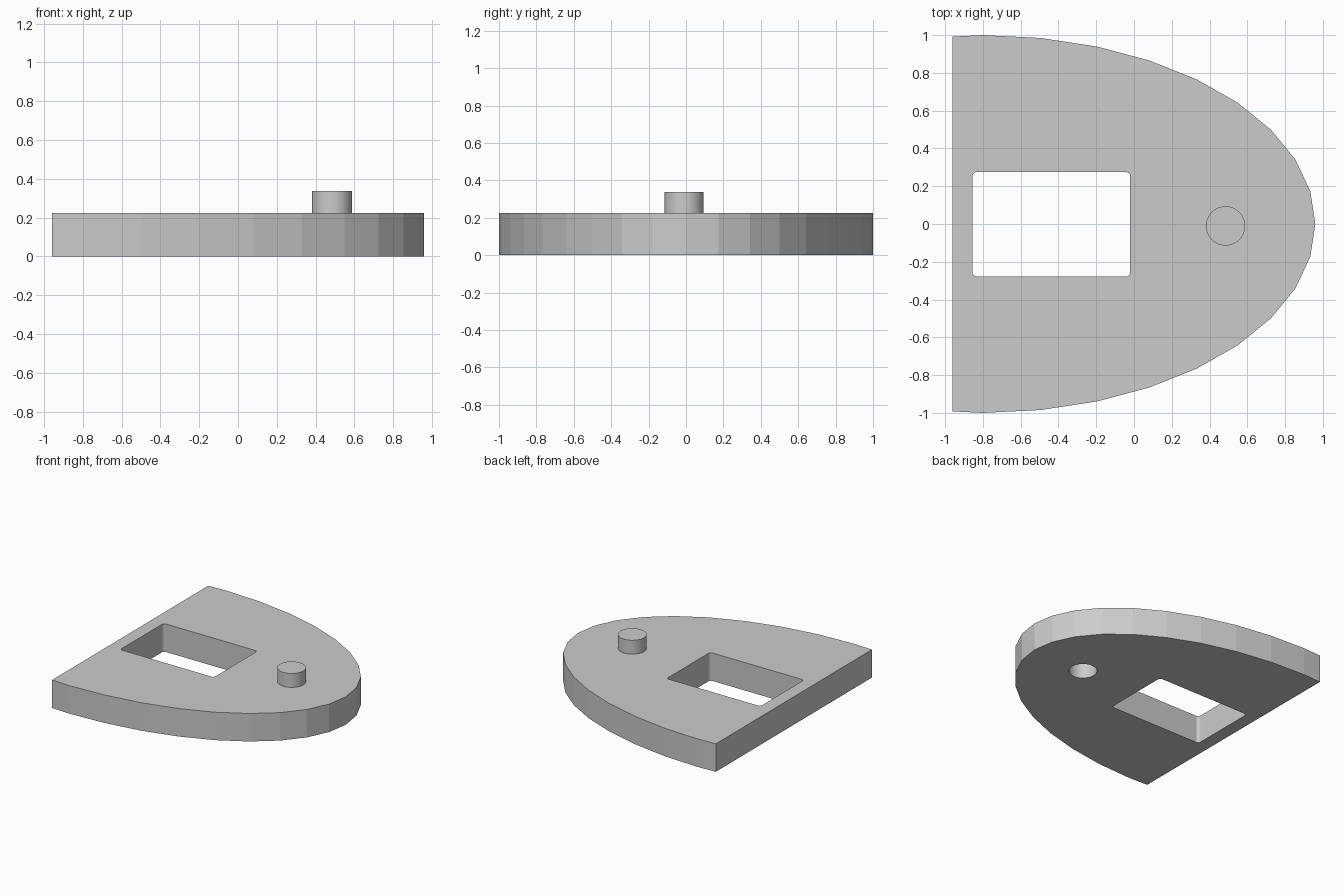
import bpy
import bmesh
from math import cos, sin, pi, radians

cube = bpy.data.objects.get("Cube")
if cube:
    bpy.data.objects.remove(cube, do_unlink=True)

grey = bpy.data.materials.new("plain grey")
grey.use_nodes = True
colour = (0.6, 0.6, 0.6, 1)
grey.diffuse_color = colour
grey.node_tree.nodes["Principled BSDF"].inputs["Base Color"].default_value = colour

THICK = 0.225
PEG = (0.485, -0.01)
PEG_R = 0.104


def prism(name, outline, z0, z1):
    """Extrude a counter-clockwise outline from z0 to z1."""
    bm = bmesh.new()
    face = bm.faces.new([bm.verts.new((x, y, z0)) for x, y in outline])
    ext = bmesh.ops.extrude_face_region(bm, geom=[face], use_keep_orig=True)
    for v in ext["geom"]:
        if isinstance(v, bmesh.types.BMVert):
            v.co.z = z1
    bmesh.ops.recalc_face_normals(bm, faces=bm.faces)
    mesh = bpy.data.meshes.new(name)
    bm.to_mesh(mesh)
    bm.free()
    mesh.materials.append(grey)
    obj = bpy.data.objects.new(name, mesh)
    bpy.context.collection.objects.link(obj)
    return obj


def arc(cx, cy, rx, ry, start, end, steps):
    angles = [radians(start + (end - start) * i / steps) for i in range(steps + 1)]
    return [(cx + rx * cos(a), cy + ry * sin(a)) for a in angles]


def select(obj):
    bpy.ops.object.select_all(action="DESELECT")
    obj.select_set(True)
    bpy.context.view_layer.objects.active = obj


def cut(target, cutter):
    cutter.hide_render = True
    mod = target.modifiers.new("cut", "BOOLEAN")
    mod.operation = "DIFFERENCE"
    mod.solver = "EXACT"
    mod.object = cutter
    select(target)
    bpy.ops.object.modifier_apply(modifier=mod.name)
    bpy.data.objects.remove(cutter, do_unlink=True)


# Half-ellipse slab with a straight back edge
outline = arc(-0.8, 0, 1.76, 1, -90, 90, 18)
outline = [(-0.96, -0.992)] + outline + [(-0.96, 0.992)]
slab = prism("slab", outline, 0, THICK)

# Rounded rectangular window through the slab
x0, x1, y0, y1, r = -0.855, -0.02, -0.278, 0.275, 0.022
window = []
for i, (cx, cy) in enumerate([(x1 - r, y1 - r), (x0 + r, y1 - r),
                              (x0 + r, y0 + r), (x1 - r, y0 + r)]):
    window += arc(cx, cy, r, r, 90 * i, 90 * i + 90, 4)
cut(slab, prism("window_cutter", window, -0.1, THICK + 0.1))

# Blind socket underneath, below the peg
circle = arc(*PEG, PEG_R, PEG_R, 0, 360, 48)[:-1]
cut(slab, prism("socket_cutter", circle, -0.1, 0.12))

# Locating peg on top
peg = prism("peg", circle, THICK, 0.337)

for obj, angle in ((slab, 9), (peg, 30)):
    select(obj)
    bpy.ops.object.shade_smooth_by_angle(angle=radians(angle))
# Keep the slab's outer wall faceted
for f in slab.data.polygons:
    c = f.center
    if ((c.x + 0.8) / 1.76) ** 2 + c.y ** 2 > 0.95:
        f.use_smooth = False
